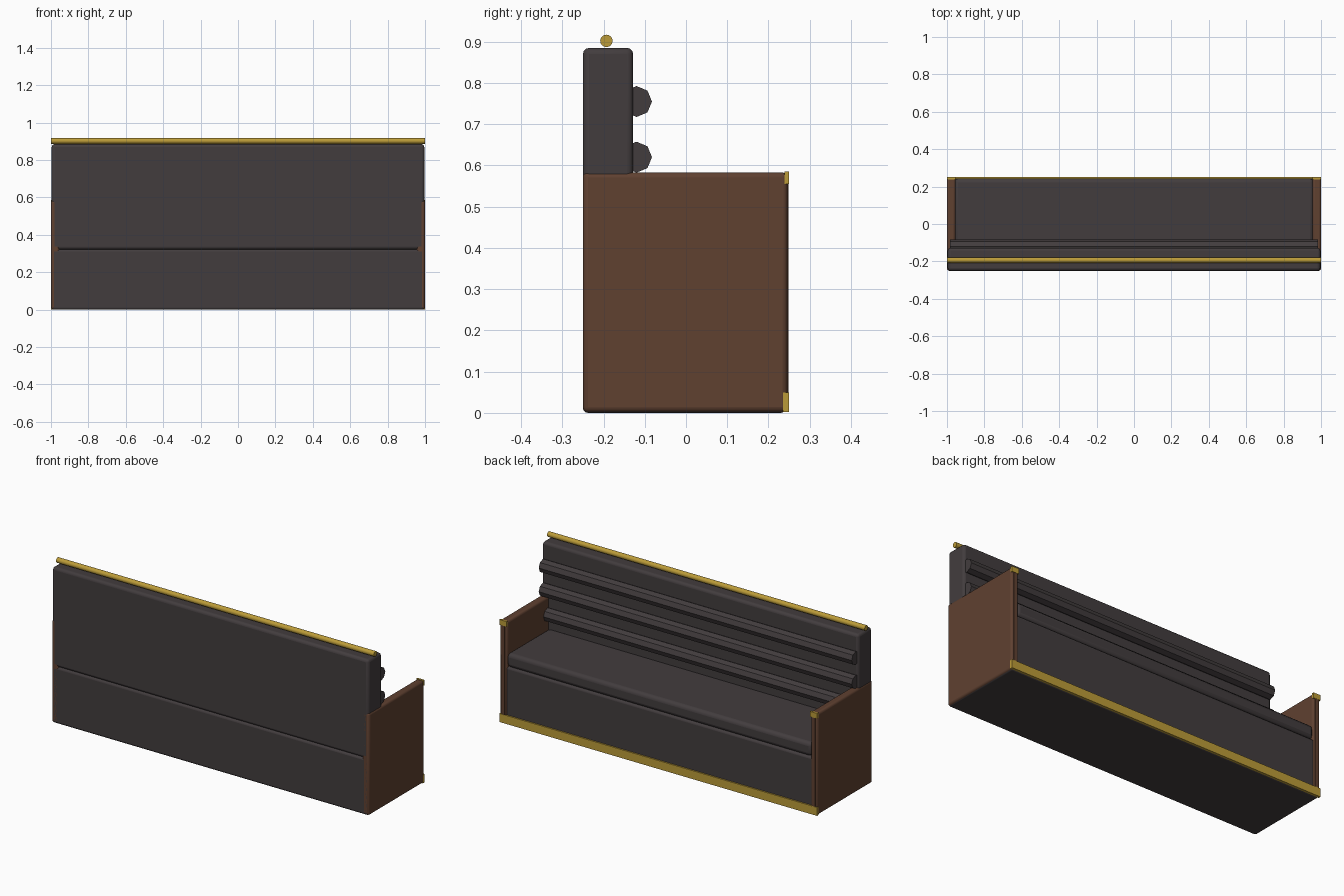
import bpy, math

if "Cube" in bpy.data.objects:
    bpy.data.objects.remove(bpy.data.objects["Cube"])


def material(name, rgb):
    m = bpy.data.materials.new(name)
    m.diffuse_color = (*rgb, 1)
    m.use_nodes = True
    m.node_tree.nodes["Principled BSDF"].inputs["Base Color"].default_value = m.diffuse_color
    return m


DARK = material("dark_upholstery", (0.055, 0.046, 0.048))
WOOD = material("brown_wood", (0.115, 0.052, 0.03))
GOLD = material("brass", (0.50, 0.33, 0.04))


def finish(obj, name, mat):
    obj.name = name
    obj.data.materials.append(mat)
    bpy.ops.object.shade_smooth_by_angle(angle=math.radians(35))
    return obj


def box(name, lo, hi, mat, bevel=0.0):
    """Box between two corners, with optional rounded edges."""
    centre = [(a + b) / 2 for a, b in zip(lo, hi)]
    bpy.ops.mesh.primitive_cube_add(size=1, location=centre)
    obj = bpy.context.object
    obj.scale = [b - a for a, b in zip(lo, hi)]
    bpy.ops.object.transform_apply(location=False, rotation=False, scale=True)
    if bevel:
        mod = obj.modifiers.new("bevel", "BEVEL")
        mod.width = bevel
        mod.segments = 3
    return finish(obj, name, mat)


def bar(name, y, z, radius, half, sides, mat):
    """Horizontal rod along x."""
    bpy.ops.mesh.primitive_cylinder_add(vertices=sides, radius=radius, depth=2 * half,
                                        location=(0, y, z), rotation=(0, math.pi / 2, 0))
    return finish(bpy.context.object, name, mat)


# Upholstered body
box("base", (-0.996, -0.25, 0), (0.996, 0.242, 0.322), DARK, 0.012)
box("seat", (-0.96, -0.14, 0.322), (0.96, 0.243, 0.40), DARK, 0.02)
box("backrest", (-0.996, -0.25, 0.322), (0.996, -0.128, 0.885), DARK, 0.015)

# Horizontal padded rolls on the backrest
for i in range(3):
    bar(f"back_roll_{i + 1}", -0.12, 0.755 - 0.135 * i, 0.0375, 0.985, 8, DARK)

# Brass rail above the backrest and kick strip along the floor
bar("top_rail", -0.193, 0.902, 0.015, 1.0, 16, GOLD)
box("kick_strip", (-1, 0.235, 0.002), (1, 0.25, 0.05), GOLD)

# Side panels with front trim and brass corner caps
for side, s in (("left", -1), ("right", 1)):
    def sided(name, x0, x1, y0, y1, z0, z1, mat, bevel=0.0):
        a, b = sorted((s * x0, s * x1))
        box(f"{side}_{name}", (a, y0, z0), (b, y1, z1), mat, bevel)

    sided("side_panel", 0.955, 1.0, -0.25, 0.246, 0.002, 0.583, WOOD, 0.012)
    sided("front_trim", 0.967, 0.988, 0.235, 0.249, 0.04, 0.56, WOOD)
    sided("corner_cap", 0.955, 1.0, 0.239, 0.25, 0.555, 0.585, GOLD)
